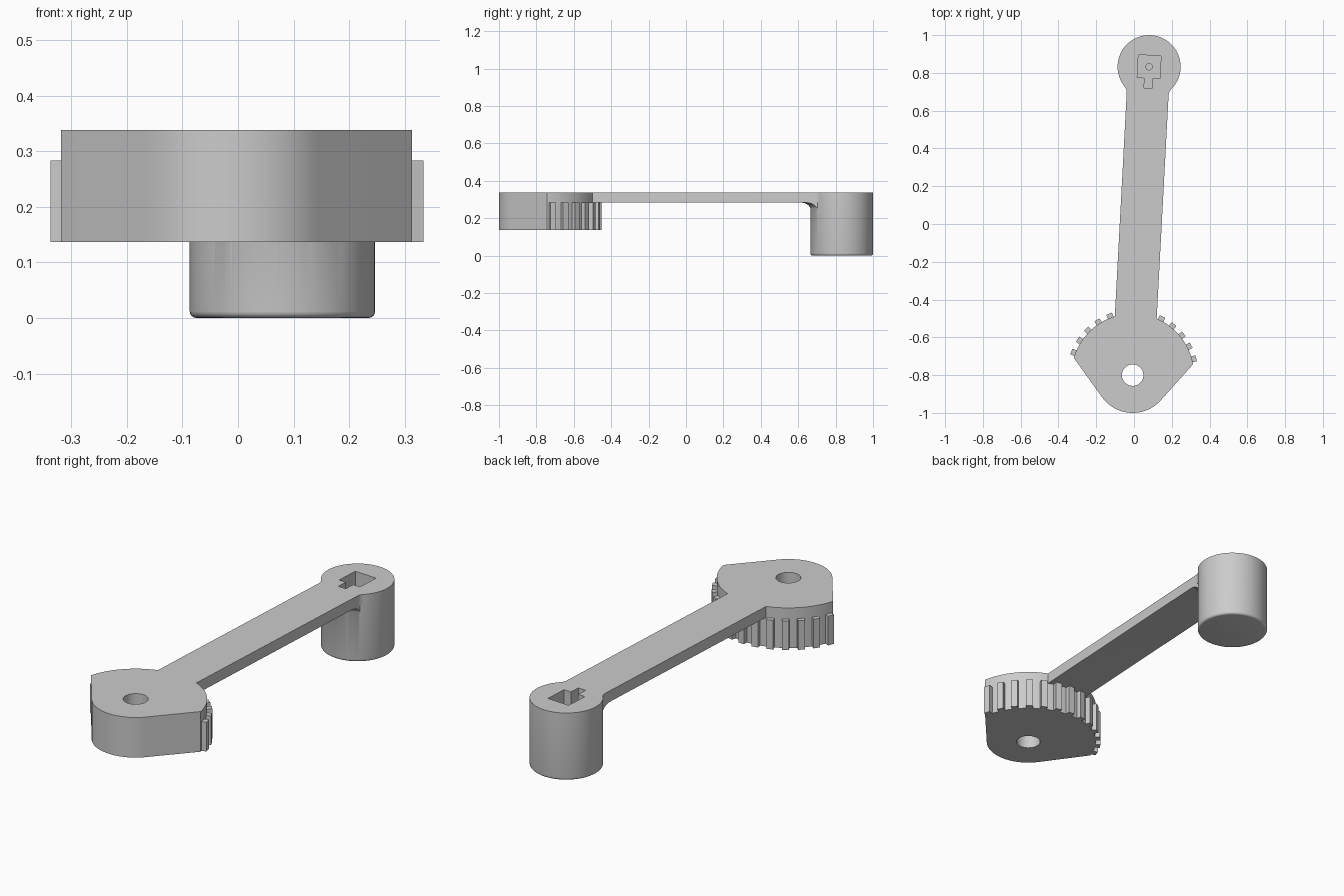
import bpy, bmesh
from math import sin, cos, pi, radians, acos, sqrt
from mathutils import Matrix

if "Cube" in bpy.data.objects:
    bpy.data.objects.remove(bpy.data.objects["Cube"])

# Local frame: pivot at the origin, arm along +y
REACH = 1.635                          # pivot to head centre
SECTOR_R, CORNER, NOSE_R = 0.325, radians(76.7), 0.2
HEAD_R, ARM_W, FILLET = 0.167, 0.111, 0.05
BASE, UNDER, TOP = 0.137, 0.283, 0.338

gray = bpy.data.materials.new("gray_plastic")
gray.use_nodes = True
gray.diffuse_color = (0.6, 0.6, 0.6, 1)
gray.node_tree.nodes["Principled BSDF"].inputs["Base Color"].default_value = (0.6, 0.6, 0.6, 1)


def arc(cx, cy, r, a, b, n):
    return [(cx + r * cos(a + (b - a) * i / n), cy + r * sin(a + (b - a) * i / n))
            for i in range(n + 1)]


def finish(name, bm):
    bmesh.ops.recalc_face_normals(bm, faces=bm.faces)
    mesh = bpy.data.meshes.new(name)
    bm.to_mesh(mesh)
    bm.free()
    mesh.materials.append(gray)
    ob = bpy.data.objects.new(name, mesh)
    bpy.context.collection.objects.link(ob)
    return ob


def prism(name, outline, z0, z1):
    bm = bmesh.new()
    face = bm.faces.new([bm.verts.new((x, y, z0)) for x, y in outline])
    new = bmesh.ops.extrude_face_region(bm, geom=[face])["geom"]
    bmesh.ops.translate(bm, vec=(0, 0, z1 - z0),
                        verts=[g for g in new if isinstance(g, bmesh.types.BMVert)])
    return finish(name, bm)


def lathe(name, profile, steps=72):
    # Closed solid of revolution about the head axis, from (radius, z) points
    bm = bmesh.new()
    rings = [[bm.verts.new((x, y, z)) for x, y in arc(0, REACH, r, 0, 2 * pi, steps)[:-1]]
             for r, z in profile]
    for low, high in zip(rings, rings[1:]):
        for i in range(steps):
            j = (i + 1) % steps
            bm.faces.new((low[i], low[j], high[j], high[i]))
    bm.faces.new(rings[0])
    bm.faces.new(rings[-1])
    return finish(name, bm)


def combine(target, other, operation):
    mod = target.modifiers.new(operation.lower(), 'BOOLEAN')
    mod.operation, mod.solver, mod.object = operation, 'EXACT', other
    bpy.context.view_layer.update()
    mesh = bpy.data.meshes.new_from_object(
        target.evaluated_get(bpy.context.evaluated_depsgraph_get()))
    target.modifiers.clear()
    target.data = mesh
    bpy.data.objects.remove(other)


# Gear sector: wide arc with tangent flanks down to a rounded nose
tangent = CORNER + acos(NOSE_R / SECTOR_R)
sector = (arc(0, 0, SECTOR_R, pi / 2 - CORNER, pi / 2 + CORNER, 48)
          + arc(0, 0, NOSE_R, pi / 2 + tangent, 2.5 * pi - tangent, 24))
lever = prism("gear_lever", sector, BASE, TOP)

# Arm, flaring into the round head with small fillets
side = ARM_W + FILLET
along = REACH - sqrt((HEAD_R + FILLET) ** 2 - side ** 2)
sweep = acos(side / (HEAD_R + FILLET))
flare = arc(side, along, FILLET, pi, pi - sweep, 8)
right = [(ARM_W, 0.2)] + flare + [(0.1, REACH)]
arm = prism("arm", right + [(-x, y) for x, y in reversed(right)], UNDER, TOP)
combine(lever, arm, 'UNION')

# Head cylinder with a rounded bottom rim
rim = [(x, z) for x, z in arc(HEAD_R - 0.012, 0.012, 0.012, -pi / 2, 0, 4)]
head = lathe("head", rim + [(HEAD_R, TOP)])
combine(lever, head, 'UNION')

# Concave fillet between the head and the underside of the arm
cove = arc(HEAD_R - 0.004 + FILLET, UNDER - FILLET, FILLET, pi, pi / 2, 8)
gusset = lathe("gusset", cove + [(HEAD_R + FILLET - 0.004, UNDER + 0.01)])
strip = prism("strip", [(-ARM_W, 1), (ARM_W, 1), (ARM_W, REACH), (-ARM_W, REACH)], 0.1, 0.32)
combine(gusset, strip, 'INTERSECT')
combine(lever, gusset, 'UNION')

# Gear teeth under the level of the arm
bm = bmesh.new()
for i in range(13):
    turn = Matrix.Rotation(radians(12 * (i - 6)), 4, 'Z')
    place = Matrix.Translation((0, 0.328, (BASE + UNDER) / 2))
    size = Matrix.Diagonal((0.032, 0.04, UNDER - BASE, 1))
    bmesh.ops.create_cube(bm, size=1, matrix=turn @ place @ size)
combine(lever, finish("teeth", bm), 'UNION')

# Pivot hole, keyed socket and its small centre hole
hole = prism("hole", arc(0, 0, 0.057, 0, 2 * pi, 40)[:-1], 0, 0.5)
combine(lever, hole, 'DIFFERENCE')
key = [(0.021, -0.115), (0.021, -0.06), (0.06, -0.06), (0.06, 0.06)]
key += [(-x, y) for x, y in reversed(key)]
socket = prism("socket", [(x, y + REACH) for x, y in key], TOP - 0.08, 0.5)
combine(lever, socket, 'DIFFERENCE')
screw = prism("screw_hole", arc(0, REACH, 0.017, 0, 2 * pi, 24)[:-1], 0.16, 0.4)
combine(lever, screw, 'DIFFERENCE')

# Tilt into place and shade
lever.data.transform(Matrix.Translation((-0.007, -0.8, 0)) @ Matrix.Rotation(radians(-3.05), 4, 'Z'))
bpy.ops.object.select_all(action='DESELECT')
lever.select_set(True)
bpy.context.view_layer.objects.active = lever
bpy.ops.object.shade_smooth_by_angle(angle=radians(30))
